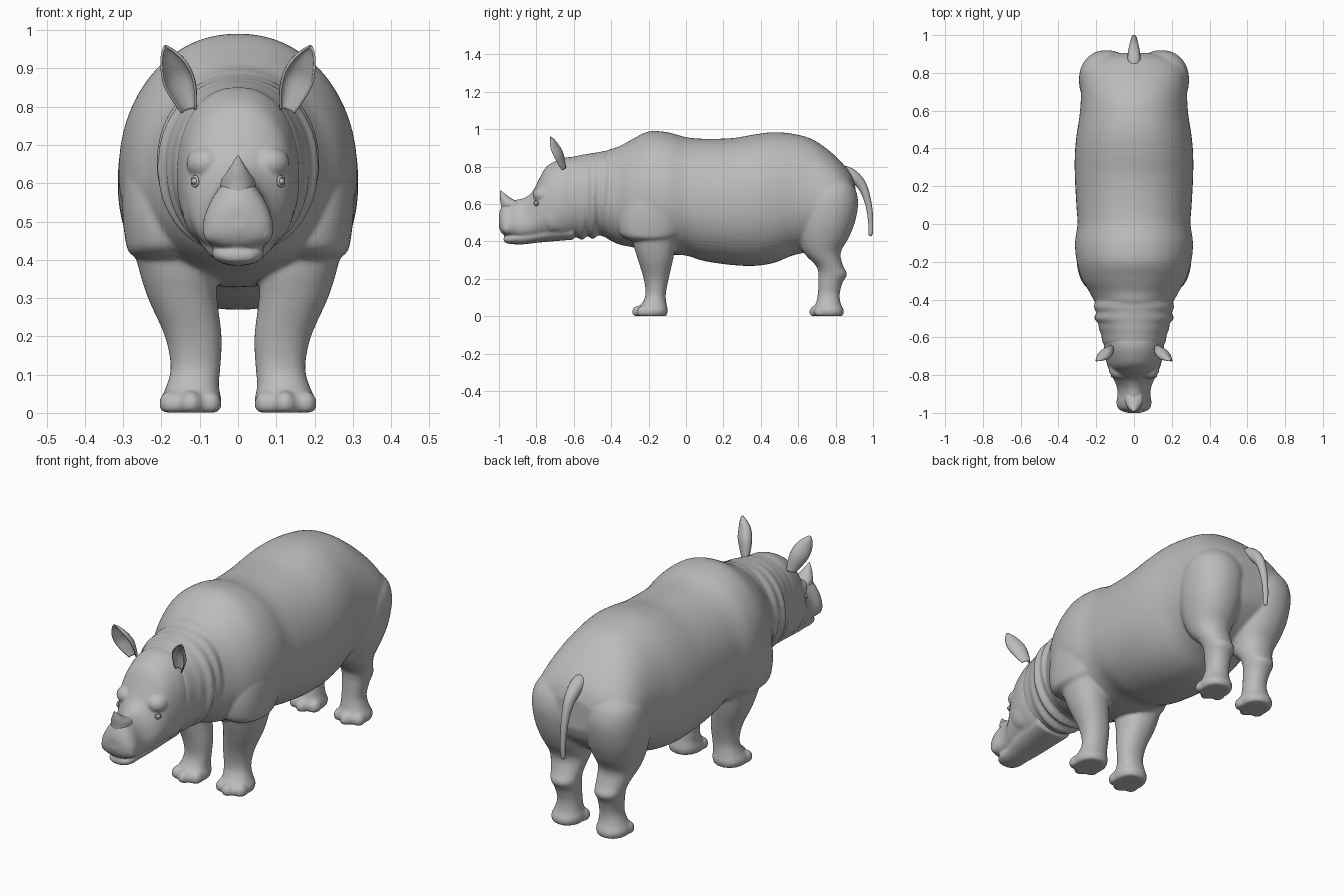
import bpy, bmesh, math
from mathutils import Vector

if "Cube" in bpy.data.objects:
    bpy.data.objects.remove(bpy.data.objects["Cube"])

hide = bpy.data.materials.new("grey hide")
hide.diffuse_color = (0.5, 0.5, 0.5, 1)
hide.use_nodes = True
hide.node_tree.nodes["Principled BSDF"].inputs["Base Color"].default_value = hide.diffuse_color


def finish(name, bm, angle=50):
    bmesh.ops.recalc_face_normals(bm, faces=bm.faces)
    me = bpy.data.meshes.new(name)
    bm.to_mesh(me)
    bm.free()
    me.materials.append(hide)
    ob = bpy.data.objects.new(name, me)
    bpy.context.collection.objects.link(ob)
    select([ob])
    bpy.ops.object.shade_smooth_by_angle(angle=math.radians(angle))
    return ob


def select(obs):
    bpy.ops.object.select_all(action='DESELECT')
    for o in obs:
        o.select_set(True)
    bpy.context.view_layer.objects.active = obs[0]


def spline(rows, steps):
    """Smooth curve through every row of numbers."""
    out = []
    for i in range(len(rows) - 1):
        a, b, c, d = (rows[max(0, min(len(rows) - 1, i + k))] for k in (-1, 0, 1, 2))
        for s in range(steps):
            t = s / steps
            out.append([0.5 * (2*q + (r-p)*t + (2*p-5*q+4*r-s4)*t*t + (3*q-p-3*r+s4)*t**3)
                        for p, q, r, s4 in zip(a, b, c, d)])
    return out + [list(rows[-1])]


def loft(name, axis, rows, power=2.0, steps=6, sides=64):
    """Rows: position along axis, u min, u max, v min, v max, taper of u along v."""
    bm = bmesh.new()
    rings = []
    for t, u0, u1, v0, v1, tp in spline(rows, steps):
        ring = []
        for k in range(sides):
            a = 2 * math.pi * k / sides
            c, s = math.cos(a), math.sin(a)
            c = math.copysign(abs(c) ** (2 / power), c)
            s = math.copysign(abs(s) ** (2 / power), s)
            u = (u0 + u1) / 2 + (u1 - u0) / 2 * c * (1 + tp * s)
            v = (v0 + v1) / 2 + (v1 - v0) / 2 * s
            ring.append(bm.verts.new((u, t, v) if axis == 'y' else (u, v, t)))
        rings.append(ring)
    for a, b in zip(rings, rings[1:]):
        for k in range(sides):
            bm.faces.new((a[k], a[k-1], b[k-1], b[k]))
    bm.faces.new(rings[0])
    bm.faces.new(rings[-1])
    return finish(name, bm)


def ball(name, pos, size):
    bm = bmesh.new()
    bmesh.ops.create_uvsphere(bm, u_segments=24, v_segments=14, radius=1)
    for v in bm.verts:
        v.co = Vector([p + c * s for p, c, s in zip(pos, v.co, size)])
        v.co.z = max(v.co.z, 0.001)
    return finish(name, bm)


def merge(name, obs, voxel, smooth):
    """Fuse overlapping parts into one skin."""
    select(obs)
    bpy.ops.object.join()
    ob = obs[0]
    ob.name = ob.data.name = name
    m = ob.modifiers.new("fuse", 'REMESH')
    m.mode, m.voxel_size, m.use_smooth_shade = 'VOXEL', voxel, True
    m = ob.modifiers.new("soften", 'SMOOTH')
    m.factor, m.iterations = 0.5, smooth


def sym(rows):
    return [(y, -w, w, z0, z1, tp) for y, w, z0, z1, tp in rows]


def mirror_x(rows, s):
    return [(z, min(s*a, s*b), max(s*a, s*b), c, d, tp) for z, a, b, c, d, tp in rows]


# Trunk: position, half width, bottom, top, taper
trunk = loft("trunk", 'y', sym([
    (-.47, .15, .46, .84, -.1), (-.42, .2, .415, .887, -.1), (-.36, .235, .385, .907, -.08),
    (-.29, .275, .37, .945, -.08), (-.2, .302, .345, .988, -.08), (-.1, .311, .33, .984, -.07),
    (0, .299, .325, .958, -.05), (.1, .305, .295, .949, -.04), (.25, .313, .274, .953, -.03),
    (.37, .313, .27, .973, -.03), (.47, .304, .286, .984, -.04), (.57, .288, .325, .976, -.06),
    (.67, .28, .35, .949, -.07), (.76, .28, .39, .89, -.08), (.83, .265, .44, .825, -.08),
    (.88, .21, .49, .763, -.05), (.905, .12, .55, .7, 0)]), power=2.15)

# Neck with pleated skin
neck = loft("neck", 'y', sym([
    (-.34, .19, .42, .887, 0), (-.4, .2, .425, .887, 0), (-.44, .213, .425, .883, 0),
    (-.468, .2, .434, .877, 0), (-.5, .211, .412, .873, 0), (-.525, .19, .43, .868, 0),
    (-.555, .186, .408, .864, 0), (-.585, .174, .422, .857, 0), (-.63, .165, .42, .847, 0),
    (-.67, .14, .44, .82, 0)]), 2.1, 5)

# Legs and shoulder skin: height, inner x, outer x, front y, back y
fore = [(.001, .052, .195, -.265, -.105, 0), (.03, .043, .204, -.27, -.097, 0),
        (.07, .05, .187, -.235, -.105, 0), (.12, .046, .176, -.216, -.108, 0),
        (.2, .043, .191, -.226, -.093, 0), (.3, .055, .235, -.256, -.07, 0),
        (.38, .06, .26, -.28, -.055, 0), (.46, .08, .275, -.29, -.04, 0),
        (.6, .1, .27, -.25, -.08, 0)]
shoulder = [(.403, .1, .262, -.29, -.08, 0), (.42, .08, .285, -.33, -.05, 0),
            (.45, .07, .294, -.355, -.02, 0), (.53, .06, .303, -.365, .02, 0),
            (.62, .06, .303, -.345, .03, 0), (.72, .06, .285, -.3, 0, 0),
            (.8, .06, .24, -.25, -.06, 0)]
hind = [(.001, .057, .195, .685, .837, 0), (.03, .048, .204, .675, .844, 0),
        (.07, .058, .187, .695, .827, 0), (.12, .062, .174, .705, .822, 0),
        (.18, .06, .182, .708, .837, 0), (.225, .055, .192, .708, .861, 0),
        (.27, .05, .205, .695, .84, 0), (.34, .04, .232, .63, .827, 0),
        (.42, .02, .262, .6, .87, 0), (.5, .004, .283, .595, .902, 0),
        (.6, .0, .291, .605, .92, 0), (.68, .01, .277, .64, .905, 0),
        (.74, .05, .23, .69, .86, 0)]
parts = [trunk, neck]
for s in (-1, 1):
    parts.append(loft("front_leg", 'z', mirror_x(fore, s), 2.2))
    parts.append(loft("shoulder", 'z', mirror_x(shoulder, s), 2.2))
    parts.append(loft("hind_leg", 'z', mirror_x(hind, s), 2.15))
    # Three toes on every foot
    for y in (-.247, .7):
        for dx, dy in ((-.05, .02), (0, -.005), (.053, .02)):
            parts.append(ball("toe", (s*(.123 + dx), y + dy, .024), (.03, .036, .034)))
merge("body", parts, .0075, 6)

# Skull, lower jaw, brows and nostril wings
skull = loft("skull", 'y', sym([
    (-.56, .15, .43, .848, 0), (-.64, .16, .415, .85, -.04), (-.7, .153, .412, .83, -.06),
    (-.75, .14, .412, .795, -.06), (-.785, .125, .412, .735, -.1), (-.82, .106, .412, .668, -.2),
    (-.86, .087, .412, .635, -.3), (-.9, .081, .415, .624, -.36), (-.945, .085, .425, .618, -.4),
    (-.975, .077, .435, .603, -.4), (-.992, .056, .455, .572, -.35), (-1.001, .025, .48, .54, 0)]), 2.25)
jaw = loft("jaw", 'y', sym([
    (-.6, .1, .41, .5, 0), (-.7, .1, .402, .5, .1), (-.8, .085, .393, .47, .1),
    (-.87, .068, .385, .45, .1), (-.93, .066, .386, .44, .1), (-.965, .045, .393, .43, 0),
    (-.975, .015, .403, .42, 0)]), 2.3)
bumps = []
for s in (-1, 1):
    bumps.append(ball("brow", (s*.083, -.765, .652), (.052, .055, .045)))
    bumps.append(ball("nostril_wing", (s*.067, -.953, .475), (.025, .032, .034)))
    bumps.append(ball("cheek", (s*.09, -.7, .55), (.058, .1, .1)))
merge("head", [skull, jaw] + bumps, .0055, 9)

# Nose horn
loft("horn", 'z', [(.53, -.05, .05, -.985, -.84, 0), (.6, -.046, .046, -.99, -.87, 0),
                   (.626, -.031, .031, -.994, -.925, 0), (.65, -.016, .016, -.995, -.962, 0),
                   (.672, -.002, .002, -.994, -.989, 0)])

for s in (-1, 1):
    # Eye with lid ring, and nostril ring
    ball("eye", (s*.112, -.8, .605), (.011, .014, .009))
    for name, pos, size in (("eyelid", (s*.112, -.801, .605), .012),
                            ("nostril", (s*.078, -.97, .472), .012)):
        bpy.ops.mesh.primitive_torus_add(location=pos, rotation=(math.pi/2, 0, s*math.radians(55)),
                                         major_radius=size, minor_radius=.004,
                                         major_segments=20, minor_segments=8)
        bpy.context.object.name = name
        bpy.context.object.data.materials.append(hide)
        bpy.ops.object.shade_smooth()
    # Cupped leaf-shaped ear: centre, half width
    bm = bmesh.new()
    out = Vector((.95, -.15, -.25)).normalized()
    back = Vector((-.1, .95, .3)).normalized()
    rows = []
    for x, y, z, w in spline([(.128, -.655, .79, .018), (.138, -.668, .825, .03),
                              (.153, -.685, .87, .039), (.167, -.705, .91, .033),
                              (.181, -.717, .94, .018), (.19, -.725, .958, .002)], 4):
        row = []
        for k in range(13):
            a = (k / 6 - 1) * 1.75
            p = Vector((x, y, z)) + out * w * math.sin(a) + back * w * .9 * (math.cos(a) - .3)
            row.append(bm.verts.new((s * p.x, p.y, p.z)))
        rows.append(row)
    for a, b in zip(rows, rows[1:]):
        for k in range(12):
            bm.faces.new((a[k], a[k+1], b[k+1], b[k]))
    ear = finish("ear", bm, 80)
    m = ear.modifiers.new("thickness", 'SOLIDIFY')
    m.thickness, m.offset = .006, 0

# Drooping tail
bm = bmesh.new()
rings = []
path = spline([(.78, .765, .035), (.85, .768, .036), (.9, .742, .033), (.94, .7, .026),
               (.965, .64, .02), (.981, .57, .016), (.988, .49, .013), (.987, .44, .011),
               (.987, .428, .003)], 5)
for i, (y, z, r) in enumerate(path):
    p, q = path[max(0, i-1)], path[min(len(path)-1, i+1)]
    d = Vector((0, q[0]-p[0], q[1]-p[1])).normalized()
    n = d.cross(Vector((1, 0, 0)))
    rings.append([bm.verts.new(Vector((0, y, z)) + r * (Vector((math.cos(a), 0, 0)) + n * math.sin(a)))
                  for a in [k * math.pi / 8 for k in range(16)]])
for a, b in zip(rings, rings[1:]):
    for k in range(16):
        bm.faces.new((a[k], a[k-1], b[k-1], b[k]))
bm.faces.new(rings[-1])
finish("tail", bm)
